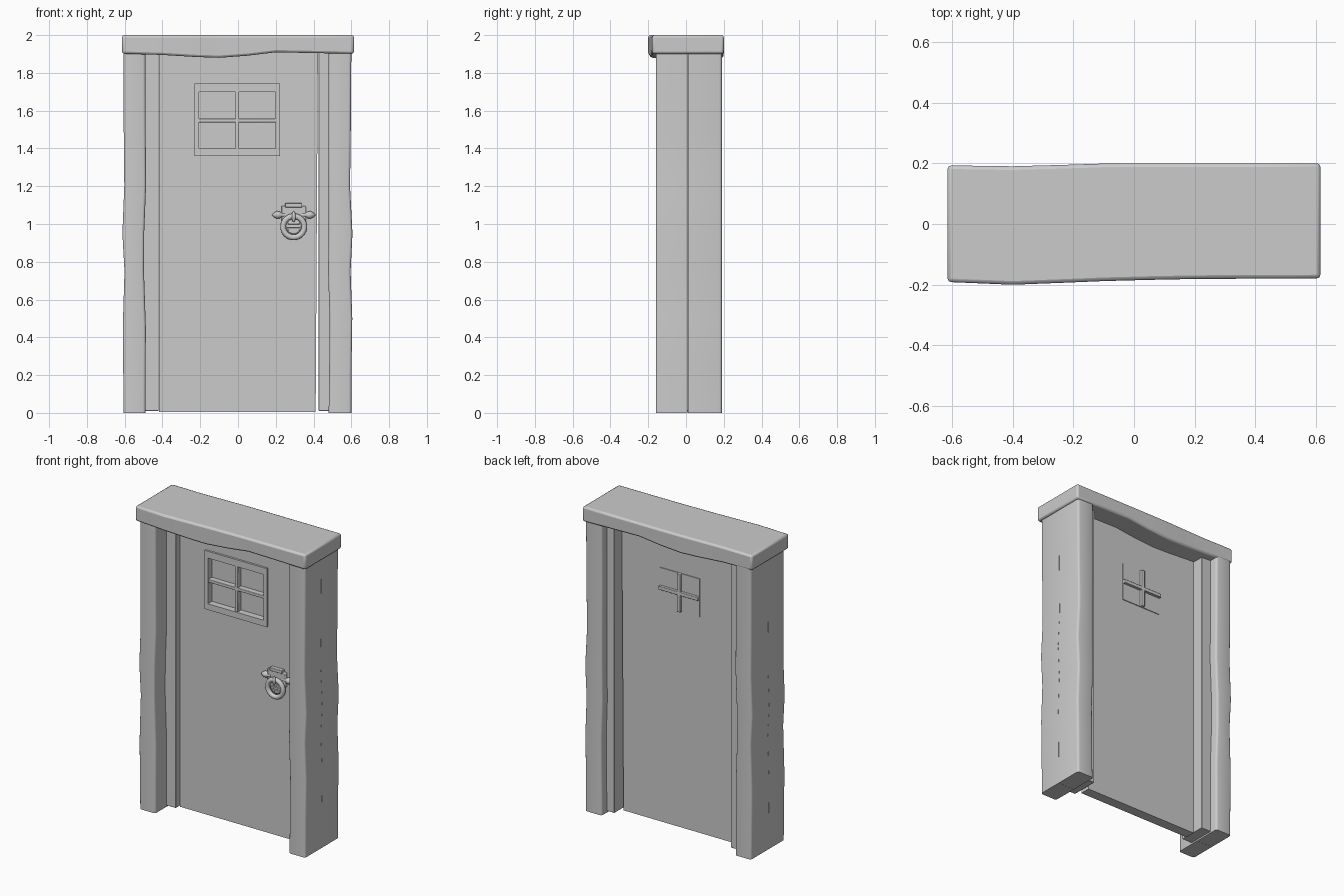
import bpy, bmesh, math
from mathutils import Vector

if "Cube" in bpy.data.objects:
    bpy.data.objects.remove(bpy.data.objects["Cube"])


def finish(obj, bevel=0.0, segs=2):
    if bevel:
        m = obj.modifiers.new("soft_edges", 'BEVEL')
        m.width, m.segments = bevel, segs
        m.limit_method, m.angle_limit = 'ANGLE', math.radians(40)
    bpy.ops.object.select_all(action='DESELECT')
    bpy.context.view_layer.objects.active = obj
    obj.select_set(True)
    bpy.ops.object.shade_smooth_by_angle(angle=math.radians(35))
    return obj


def loft(name, rings, bevel=0.0, smooth=True):
    """Closed solid running through equal sized rings of points."""
    bm = bmesh.new()
    rows = [[bm.verts.new(p) for p in r] for r in rings]
    n = len(rows[0])
    for a, b in zip(rows, rows[1:]):
        for i in range(n):
            j = (i + 1) % n
            bm.faces.new((a[i], a[j], b[j], b[i]))
    bm.faces.new(rows[0])
    bm.faces.new(rows[-1])
    bmesh.ops.recalc_face_normals(bm, faces=bm.faces)
    me = bpy.data.meshes.new(name)
    bm.to_mesh(me)
    bm.free()
    obj = bpy.data.objects.new(name, me)
    bpy.context.collection.objects.link(obj)
    return finish(obj, bevel) if smooth else obj


def box(name, x, y, z, bevel=0.0, smooth=True):
    rings = [[(x[0], y[0], h), (x[1], y[0], h), (x[1], y[1], h), (x[0], y[1], h)] for h in z]
    return loft(name, rings, bevel, smooth)


def post(name, profile, face, seam):
    """Half post: rounded corners on the outward face, square at the seam."""
    r, rings = .014, []
    s = 1 if seam > face else -1
    for z, a, b in profile:
        arc = [(r * (1 - math.cos(t)), r * (1 - math.sin(t))) for t in (0, math.pi / 6, math.pi / 3, math.pi / 2)]
        ring = [(a, seam, z)] + [(a + u, face + s * v, z) for u, v in arc]
        ring += [(b - u, face + s * v, z) for u, v in reversed(arc)] + [(b, seam, z)]
        rings.append(ring)
    return loft(name, rings)


def lathe(name, profile, loc, axis, n=20):
    """Profile of (distance along axis, radius), turned round the axis."""
    q = Vector(axis).to_track_quat('Z', 'Y')
    rings = [[Vector(loc) + q @ Vector((r * math.cos(t), r * math.sin(t), d))
              for t in (2 * math.pi * k / n for k in range(n))] for d, r in profile]
    return loft(name, rings)


# crooked posts: z, left edge, right edge
LEFT = [(0, -.605, -.490), (.25, -.608, -.489), (.45, -.610, -.488), (.75, -.601, -.498),
        (.95, -.612, -.497), (1.2, -.602, -.487), (1.5, -.605, -.489), (1.92, -.605, -.490)]
RIGHT = [(0, .480, .600), (.25, .483, .601), (.5, .485, .605), (.75, .477, .596),
         (.95, .480, .606), (1.2, .480, .593), (1.5, .479, .597), (1.92, .480, .600)]
for side, prof in (("left", LEFT), ("right", RIGHT)):
    post(f"front_post_{side}", prof, -.16, .009)
    post(f"back_post_{side}", prof, .19, .010)

# inner jambs
box("jamb_left", (-.53, -.42), (-.045, .135), (.01, 1.93), .003)
box("jamb_right", (.427, .53), (-.045, .135), (.01, 1.93), .003)

# lintel beam: x, front y, back y, underside z
LINTEL = [(-.614, -.191, .193, 1.902), (-.4, -.200, .190, 1.895), (-.22, -.193, .195, 1.884),
          (-.1, -.188, .199, 1.880), (.05, -.184, .200, 1.891), (.2, -.181, .200, 1.909),
          (.4, -.180, .200, 1.905), (.614, -.179, .200, 1.901)]
loft("lintel", [[(x, f, z), (x, b, z), (x, b, 2), (x, f, 2)] for x, f, b, z in LINTEL], .012)

# door leaf, leaning a little away from the right jamb
YF, YB = -.005, .062
door = loft("door_leaf", [[(-.418, YF, z), (r, YF, z), (r, YB, z), (-.418, YB, z)]
                          for z, r in ((.005, .411), (1.92, .423))], smooth=False)
# window opening cut into the front of the door
cutter = box("window_cutter", (-.207, .198), (-.1, .025), (1.40, 1.70), smooth=False)
cutter.hide_render = True
cutter.hide_set(True)
m = door.modifiers.new("window_recess", 'BOOLEAN')
m.object, m.operation, m.solver = cutter, 'DIFFERENCE', 'EXACT'

# window frame
FX, FZ, T = (-.23, .222), (1.36, 1.745), .023
IZ = (1.40, 1.70)
YW = (-.018, .005)
box("window_frame_bottom", FX, YW, (FZ[0], IZ[0]))
box("window_frame_top", FX, YW, (IZ[1], FZ[1]))
box("window_frame_left", (FX[0], FX[0] + T), YW, IZ)
box("window_frame_right", (FX[1] - T, FX[1]), YW, IZ)
# glazing bars and rear pane
box("glazing_bar_upright", (-.014, .006), (-.012, .03), (1.395, 1.705), .003)
box("glazing_bar_cross", (-.21, .20), (-.012, .03), (1.538, 1.558), .003)
box("rear_pane", (-.145, .142), (.05, YB + .005), (1.425, 1.675))
box("rear_bar_upright", (-.016, .008), (.05, YB + .022), (1.425, 1.675), .003)
box("rear_bar_cross", (-.145, .142), (.05, YB + .022), (1.536, 1.560), .003)

# handle
HX = .295
box("handle_plate", (HX - .066, HX + .066), (-.022, 0), (1.0, 1.095), .005)
box("handle_cap", (HX - .045, HX + .045), (-.03, 0), (1.088, 1.11), .003)
for s, n in ((-1, "left"), (1, "right")):
    lathe(f"handle_bud_{n}", [(.045, .010), (.066, .012), (.075, .019), (.09, .020),
                              (.104, .012), (.114, .003)], (HX, -.014, 1.048), (s, 0, 0))
lathe("handle_rosette", [(0, .048), (.02, .048), (.026, .040)], (HX, 0, .99), (0, -1, 0), 28)
for k in (-1, 0, 1):
    w = .036 if k == 0 else .03
    z = .985 + k * .018
    box("rosette_rib", (HX - w, HX + w), (-.032, -.02), (z - .005, z + .005), .002)
bpy.ops.mesh.primitive_torus_add(major_segments=36, minor_segments=12, major_radius=.056,
                                 minor_radius=.015, location=(HX, -.034, .985),
                                 rotation=(math.pi / 2, 0, 0))
ring = bpy.context.object
ring.name = "handle_ring"
finish(ring)
lathe("ring_clasp", [(-.02, .003), (-.01, .008), (.01, .011), (.03, .008), (.038, .002)],
      (HX, -.046, 1.03), (0, 0, 1), 14)
